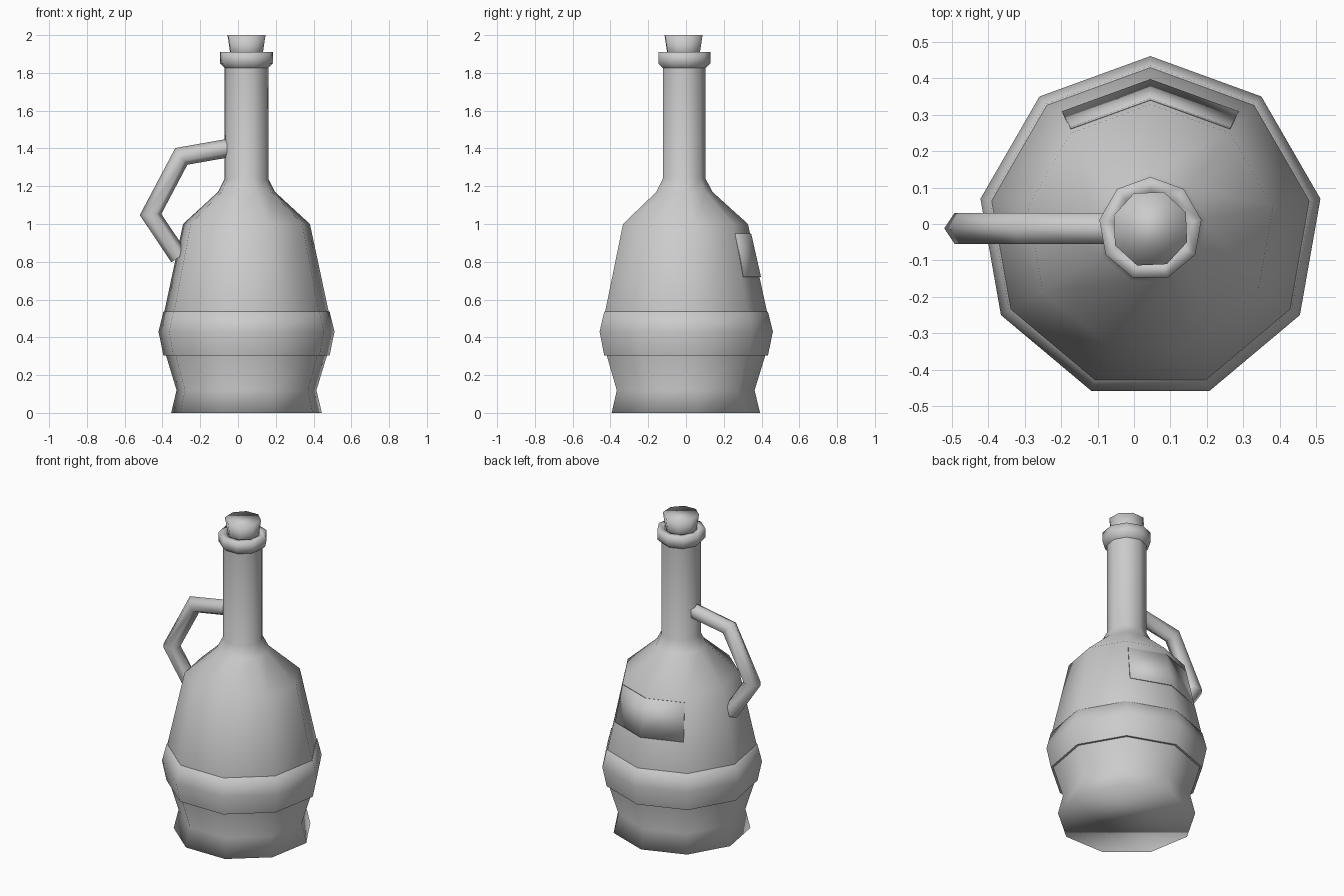
import bpy
import bmesh
from math import sin, cos, pi, radians
from mathutils import Vector

cube = bpy.data.objects.get("Cube")
if cube:
    bpy.data.objects.remove(cube, do_unlink=True)

AXIS = Vector((0.045, -0.013, 0))   # vertical axis of the bottle
SIDES = 9

grey = bpy.data.materials.new("plain grey")
grey.use_nodes = True
grey.diffuse_color = (0.6, 0.6, 0.6, 1)
grey.node_tree.nodes["Principled BSDF"].inputs["Base Color"].default_value = (0.6, 0.6, 0.6, 1)


def finish(name, bm, angle=180):
    """Turn a bmesh into a smooth shaded object, sharp above the angle."""
    bmesh.ops.recalc_face_normals(bm, faces=bm.faces)
    mesh = bpy.data.meshes.new(name)
    bm.to_mesh(mesh)
    bm.free()
    mesh.shade_smooth()
    mesh.set_sharp_from_angle(angle=radians(angle))
    mesh.materials.append(grey)
    obj = bpy.data.objects.new(name, mesh)
    bpy.context.collection.objects.link(obj)
    return obj


def skin(name, rings, cap_start=True, cap_end=True, angle=180):
    """Join closed rings of points with quads."""
    bm = bmesh.new()
    loops = [[bm.verts.new(p) for p in ring] for ring in rings]
    n = len(loops[0])
    for a, b in zip(loops, loops[1:]):
        for i in range(n):
            j = (i + 1) % n
            bm.faces.new((a[i], a[j], b[j], b[i]))
    if cap_start:
        bm.faces.new(loops[0])
    if cap_end:
        bm.faces.new(loops[-1])
    return finish(name, bm, angle)


def around(radius, z, degrees):
    a = radians(degrees)
    return AXIS + Vector((radius * cos(a), radius * sin(a), z))


def lathe(name, profile, sides=SIDES, start=90, **options):
    rings = [[around(r, z, start + 360 * i / sides) for i in range(sides)]
             for r, z in profile]
    return skin(name, rings, **options)


# Bottle: flared foot, waist, tapering belly, shoulder and neck
lathe("bottle_body", [(0.405, 0), (0.376, 0.12), (0.433, 0.305), (0.442, 0.535),
                      (0.341, 1.0), (0.153, 1.17), (0.117, 1.24), (0.117, 1.84)],
      cap_end=False)

# Bulging band around the belly
lathe("belly_band", [(0.425, 0.305), (0.447, 0.305), (0.473, 0.43),
                     (0.447, 0.535), (0.43, 0.54)],
      cap_start=False, cap_end=False, angle=60)

# Lip of the neck, folded into the mouth
lathe("neck_lip", [(0.115, 1.825), (0.142, 1.85), (0.142, 1.91),
                   (0.1, 1.91), (0.09, 1.86)],
      cap_start=False, cap_end=False)

# Tapered stopper
lathe("stopper", [(0.085, 1.86), (0.107, 2.0)], sides=8, start=25)

# Handle: hexagonal tube with mitred bends
path = [Vector(p) for p in ((-0.05, -0.012, 1.402), (-0.30, -0.012, 1.358),
                            (-0.463, -0.012, 1.05), (-0.312, -0.012, 0.825))]
rings = []
for i, p in enumerate(path):
    before = (p - path[i - 1]).normalized() if i else None
    after = (path[i + 1] - p).normalized() if i + 1 < len(path) else None
    before, after = before or after, after or before
    along = (before + after).normalized()
    across = Vector((along.z, 0, -along.x)) / along.dot(before)
    rings.append([p + 0.049 * (across * cos(k * pi / 3) + Vector((0, sin(k * pi / 3), 0)))
                  for k in range(6)])
skin("handle", rings, angle=65)

# Label plate folded over the back corner
bm = bmesh.new()
rows = []
for radius, z, reach in ((0.41, 0.72, 0.92), (0.358, 0.95, 0.956)):
    middle = around(radius, z, 90)
    ends = [middle.lerp(around(radius, z, 90 + d), reach) for d in (40, -40)]
    rows.append([bm.verts.new(p) for p in (ends[0], middle, ends[1])])
low, high = rows
for i in range(2):
    bm.faces.new((low[i + 1], low[i], high[i], high[i + 1]))
label = finish("back_label", bm)
plate = label.modifiers.new("thickness", "SOLIDIFY")
plate.thickness = 0.006
plate.offset = -1 if label.data.polygons[0].normal.y > 0 else 1
